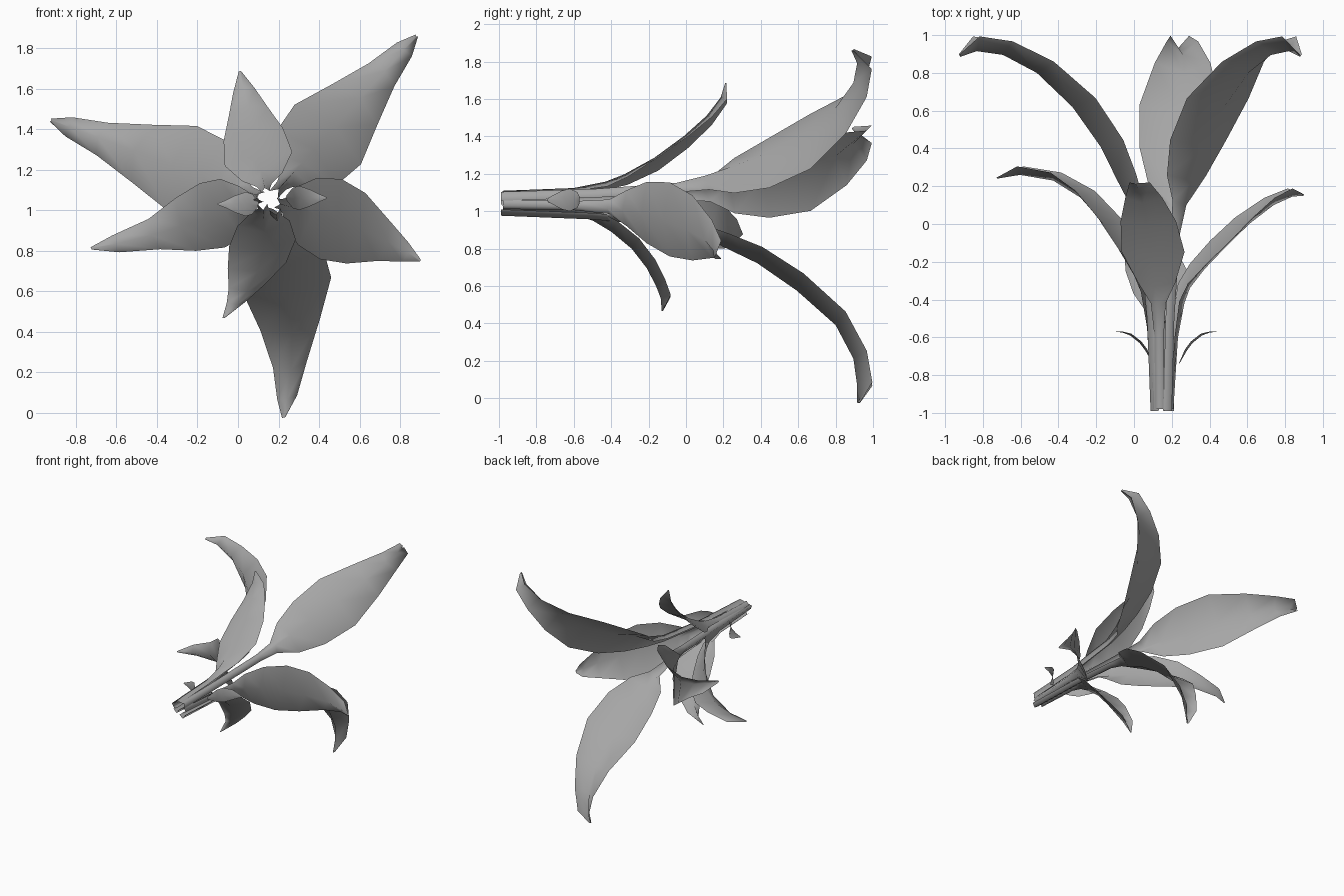
import bpy
from math import cos, sin, radians, hypot
from mathutils import Vector

if "Cube" in bpy.data.objects:
    bpy.data.objects.remove(bpy.data.objects["Cube"])

grey = bpy.data.materials.new("dark_grey")
grey.diffuse_color = (.38, .38, .38, 1)
grey.use_nodes = True
grey.node_tree.nodes["Principled BSDF"].inputs["Base Color"].default_value = grey.diffuse_color


def leaf(name, base, angle, path, bend=0.0, depth=.045, tip_depth=None):
    """Folded leaf blade on a stalk; path rows are (distance from axis, y, half width)."""
    a = radians(angle)
    out = Vector((cos(a), 0, sin(a)))        # away from the plant axis
    side = Vector((-sin(a), 0, cos(a)))      # across the blade
    fwd = Vector((0, 1, 0))
    centre = Vector((base[0], 0, base[1]))
    rmax = path[-1][0]
    tip_depth = tip_depth or depth
    verts, faces = [], []
    for i, (r, y, w) in enumerate(path):
        p, q = path[max(i - 1, 0)], path[min(i + 1, len(path) - 1)]
        dr, dy = q[0] - p[0], q[1] - p[1]
        inner = (out * -dy + fwd * dr) / hypot(dr, dy)  # margins rise to the inner side
        mid = centre + out * r + fwd * y + side * bend * (r / rmax) ** 3
        d = depth + (tip_depth - depth) * r / rmax
        lift = inner * d * min(1, w / .045)
        verts += [mid + side * w + lift, mid, mid - side * w + lift]
        if i:
            k = 3 * i
            faces += [(k - 3, k - 2, k + 1, k), (k - 2, k - 1, k + 2, k + 1)]
    mesh = bpy.data.meshes.new(name)
    mesh.from_pydata(verts, [], faces)
    mesh.polygons.foreach_set("use_smooth", [True] * len(faces))
    mesh.materials.append(grey)
    obj = bpy.data.objects.new(name, mesh)
    bpy.context.collection.objects.link(obj)
    return obj


# three large inner leaves
large = [(.045, -.99, .028), (.065, -.5, .028), (.11, -.05, .03), (.16, .1, .045),
         (.22, .23, .14), (.31, .41, .2), (.46, .62, .22), (.65, .8, .15),
         (.83, .895, .085), (.97, .915, .05), (1.06, .885, .008)]
lower = [(r * .975 if r > .2 else r, y - (.03 if .2 < y < .7 else 0) + (.03 if r > 1 else 0), w)
         for r, y, w in large]
left = [(r * 1.055 if r > .2 else r, y, w) for r, y, w in large]

leaf("large_leaf_right", (.17, 1.07), 48, large, depth=.06, tip_depth=.08)
leaf("large_leaf_left", (.13, 1.06), 160, left, depth=.06, tip_depth=.08)
leaf("large_leaf_bottom", (.18, 1.02), 281, lower, bend=-.155, depth=.045, tip_depth=.085)

# three medium leaves
leaf("medium_leaf_top", (.14, 1.07), 102,
     [(.04, -.98, .025), (.055, -.6, .025), (.09, -.43, .04), (.13, -.33, .1),
      (.22, -.17, .17), (.34, -.01, .15), (.45, .11, .1), (.55, .185, .055), (.63, .21, .006)],
     depth=.04)
leaf("medium_leaf_right", (.17, 1.04), -15,
     [(.04, -.98, .025), (.065, -.6, .025), (.1, -.42, .04), (.13, -.34, .1),
      (.21, -.24, .17), (.33, -.12, .205), (.46, 0, .18), (.6, .1, .105),
      (.71, .145, .05), (.78, .15, .006)], bend=-.09, depth=.045)
leaf("medium_leaf_left", (.13, 1.07), 201,
     [(.04, -.98, .025), (.065, -.55, .025), (.1, -.36, .04), (.14, -.27, .09),
      (.21, -.15, .155), (.31, 0, .17), (.44, .14, .14), (.59, .23, .08),
      (.77, .26, .045), (.89, .24, .006)], bend=-.065)

# small leaf curling sideways at the bottom
leaf("small_leaf_bottom", (.12, 1.04), 276,
     [(.04, -.98, .025), (.06, -.6, .025), (.09, -.5, .05), (.15, -.4, .13),
      (.24, -.29, .165), (.34, -.21, .145), (.43, -.16, .09), (.49, -.135, .05),
      (.55, -.13, .006)], bend=-.25, depth=.055)

# two tiny outer leaves
tiny = [(.06, -.74, .01), (.1, -.67, .05), (.13, -.63, .06), (.18, -.59, .042),
        (.22, -.575, .02), (.26, -.57, .003)]
leaf("tiny_leaf_right", (.18, 1.06), 0, tiny, depth=.012)
leaf("tiny_leaf_left", (.16, 1.03), 180, tiny, depth=.012)
